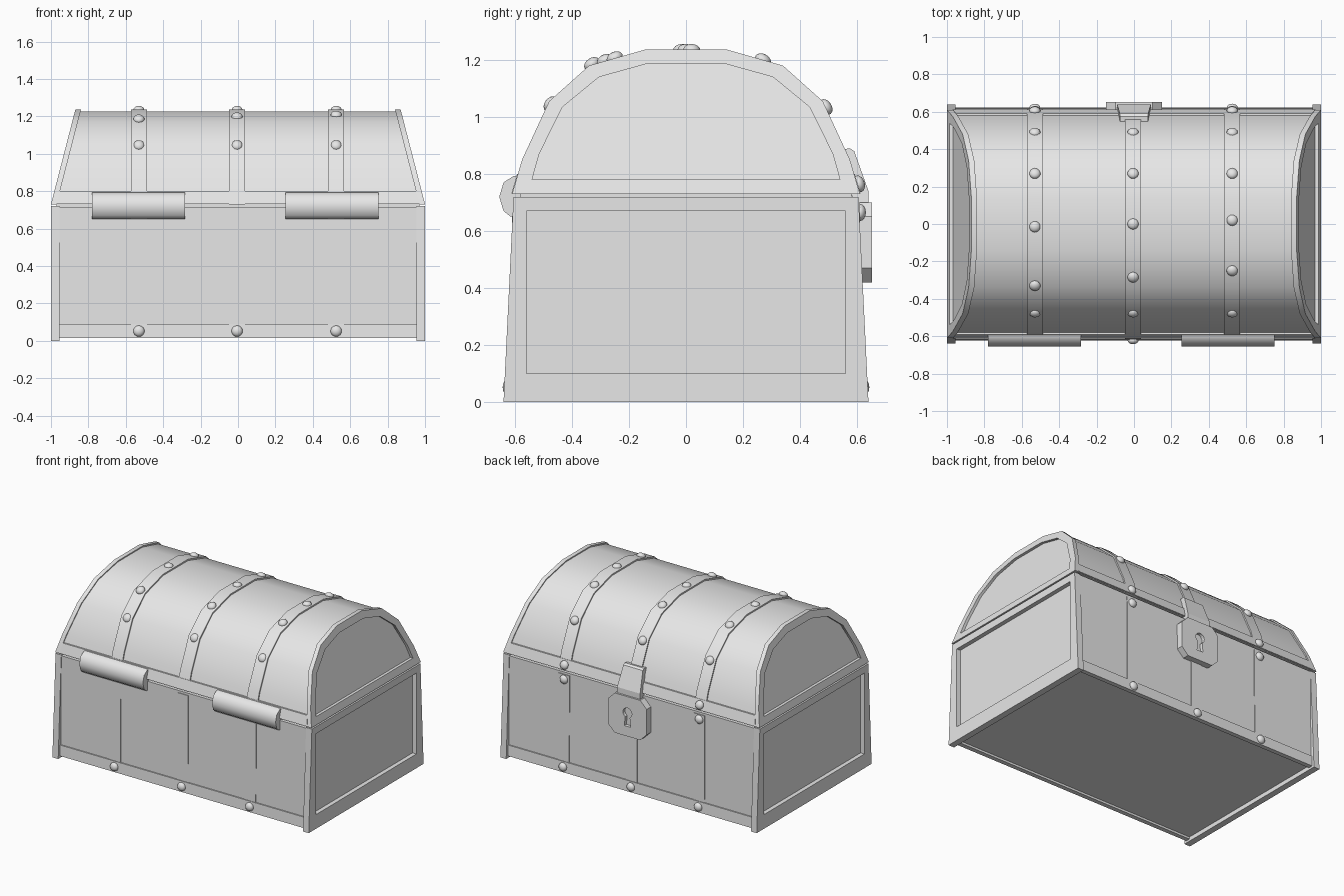
import bpy, bmesh, math
from mathutils import Vector

if "Cube" in bpy.data.objects:
    bpy.data.objects.remove(bpy.data.objects["Cube"], do_unlink=True)

grey = bpy.data.materials.new("light grey")
grey.use_nodes = True
grey.diffuse_color = (0.8, 0.8, 0.8, 1)
grey.node_tree.nodes["Principled BSDF"].inputs["Base Color"].default_value = (0.8, 0.8, 0.8, 1)


def finish(name, bm, smooth=0):
    """Turn a bmesh into a named, coloured object."""
    bmesh.ops.recalc_face_normals(bm, faces=bm.faces)
    mesh = bpy.data.meshes.new(name)
    bm.to_mesh(mesh)
    bm.free()
    mesh.materials.append(grey)
    obj = bpy.data.objects.new(name, mesh)
    bpy.context.collection.objects.link(obj)
    bpy.ops.object.select_all(action="DESELECT")
    obj.select_set(True)
    bpy.context.view_layer.objects.active = obj
    if smooth:
        bpy.ops.object.shade_smooth_by_angle(angle=math.radians(smooth))
    return obj


def loft(name, loops, smooth=0):
    """Bridge equal loops of points and close both ends."""
    bm = bmesh.new()
    rings = [[bm.verts.new(p) for p in loop] for loop in loops]
    n = len(rings[0])
    for a, b in zip(rings, rings[1:]):
        for i in range(n):
            j = (i + 1) % n
            bm.faces.new((a[i], a[j], b[j], b[i]))
    bm.faces.new(rings[0])
    bm.faces.new(rings[-1])
    return finish(name, bm, smooth)


def bar(name, profile, left, right, smooth=0):
    """Extrude a (y, z) profile along x; the ends may depend on z."""
    return loft(name, [[(end(z), y, z) for y, z in profile] for end in (left, right)], smooth)


def at(x):
    return lambda z: x


def mirrored(half):
    """Complete a left half profile with its mirror image."""
    return half + [(-y, z) for y, z in reversed(half)]


def end_cap(name, outer, inner, end, thick, depth, side, smooth=0):
    """Framed end wall with a recessed panel."""
    def ring(points, back):
        return [(side * (end(z) - back), y, z) for y, z in points]
    return loft(name, [ring(outer, thick), ring(outer, 0), ring(inner, 0), ring(inner, depth)], smooth)


def rivet(name, pos, normal):
    bm = bmesh.new()
    bmesh.ops.create_uvsphere(bm, u_segments=14, v_segments=8, radius=0.03)
    bmesh.ops.scale(bm, vec=(1, 1, 0.7), verts=bm.verts)
    obj = finish(name, bm, 60)
    obj.location = pos
    obj.rotation_euler = Vector(normal).to_track_quat("Z", "Y").to_euler()


def lid_end(z):
    return 1 - 0.13 * (z - 0.73) / 0.505


# Lid cross-sections
lid_outer = mirrored([(-0.61, 0.73), (-0.575, 0.85), (-0.48, 1.055), (-0.34, 1.18), (-0.14, 1.237)])
lid_inner = mirrored([(-0.54, 0.78), (-0.515, 0.87), (-0.433, 1.035), (-0.305, 1.14), (-0.135, 1.187)])
lid_skin = [(y * 0.985, 0.735 + (z - 0.735) * 0.98) for y, z in lid_outer]

# Body box and underside
bar("body", [(-0.61, 0.03), (-0.605, 0.715), (0.605, 0.715), (0.61, 0.03)], at(-0.96), at(0.96))
bar("lid_seat", [(-0.58, 0.7), (-0.58, 0.76), (0.58, 0.76), (0.58, 0.7)], at(-0.97), at(0.97))

# Curved lid between its ends
bar("lid", lid_skin, lambda z: 0.02 - lid_end(z), lambda z: lid_end(z) - 0.02, 40)

# Framed ends of the body and the lid
body_outer = mirrored([(-0.64, 0), (-0.605, 0.72)])
body_inner = mirrored([(-0.56, 0.1), (-0.56, 0.67)])
for side, word in ((1, "left"), (-1, "right")):
    end_cap(word + "_body_end", body_outer, body_inner, at(1), 0.045, 0.03, side)
    end_cap(word + "_lid_end", lid_outer, lid_inner, lid_end, 0.03, 0.03, side, 35)

# Rails along the bottom and along the lid edge
for s, word in ((-1, "front"), (1, "back")):
    bar(word + "_bottom_rail",
        [(s * 0.59, 0.015), (s * 0.622, 0.015), (s * 0.618, 0.09), (s * 0.59, 0.09)], at(-0.96), at(0.96))
    bar(word + "_lid_rail",
        [(s * 0.57, 0.732), (s * 0.612, 0.732), (s * 0.592, 0.8), (s * 0.56, 0.8)],
        lambda z: 0.03 - lid_end(z), lambda z: lid_end(z) - 0.03)

# Straps over the lid and down the body, with rivets
rows = ((-0.53, -0.33, -0.015), (-0.005, -0.285, 0), (0.525, -0.25, 0.02))
for x, y_front, y_top in rows:
    bar("lid_strap", lid_outer, at(x - 0.043), at(x + 0.043), 35)
    bar("body_strap", [(-0.614, 0.05), (-0.61, 0.7), (0.61, 0.7), (0.614, 0.05)],
        at(x - 0.043), at(x + 0.043))
    for y, z in ((-0.475, 1.045), (y_front, 1.237 - 0.27 * (-y_front - 0.14)),
                 (y_top, 1.235), (0.27, 1.2), (0.49, 1.035)):
        rivet("lid_rivet", (x, y, z), (0, y, z - 0.7))
    for s in (-1, 1):
        rivet("bottom_rivet", (x, s * 0.622, 0.052), (0, s, 0))
    if abs(x) > 0.1:
        rivet("lid_edge_rivet", (x, 0.606, 0.765), (0, 1, 0.3))
        rivet("body_edge_rivet", (x, 0.61, 0.665), (0, 1, 0))

# Hinges on the front
hinge = [(-0.58, 0.795), (-0.605, 0.793), (-0.64, 0.77), (-0.655, 0.72),
         (-0.64, 0.67), (-0.615, 0.65), (-0.58, 0.65)]
for x in (-0.532, 0.503):
    bar("hinge", hinge, at(x - 0.248), at(x + 0.248), 50)

# Lock plate with a keyhole
plate = [(-0.15, 0.47), (-0.1, 0.42), (0.1, 0.42), (0.15, 0.47),
         (0.15, 0.65), (0.1, 0.7), (-0.1, 0.7), (-0.15, 0.65)]
lock = loft("lock_plate", [[(x, y, z) for x, z in plate] for y in (0.6, 0.653)])
arc = [math.radians(-60 + 300 * i / 14) for i in range(15)]
hole = [(0.035 * math.cos(a), 0.585 + 0.035 * math.sin(a)) for a in arc] + [(-0.024, 0.49), (0.024, 0.49)]
cutter = loft("keyhole_cutter", [[(x, y, z) for x, z in hole] for y in (0.63, 0.7)])
cutter.hide_render = True
bpy.context.view_layer.objects.active = lock
cut = lock.modifiers.new("keyhole", "BOOLEAN")
cut.operation = "DIFFERENCE"
cut.solver = "EXACT"
cut.object = cutter
bpy.ops.object.modifier_apply(modifier=cut.name)
bpy.data.objects.remove(cutter, do_unlink=True)

# Hasp hanging from the lid over the lock
bar("hasp", [(0.54, 0.885), (0.575, 0.89), (0.59, 0.88), (0.64, 0.74), (0.64, 0.69), (0.59, 0.69)],
    lambda z: -0.09 + 0.1 * max(z - 0.74, 0), lambda z: 0.09 - 0.1 * max(z - 0.74, 0))
